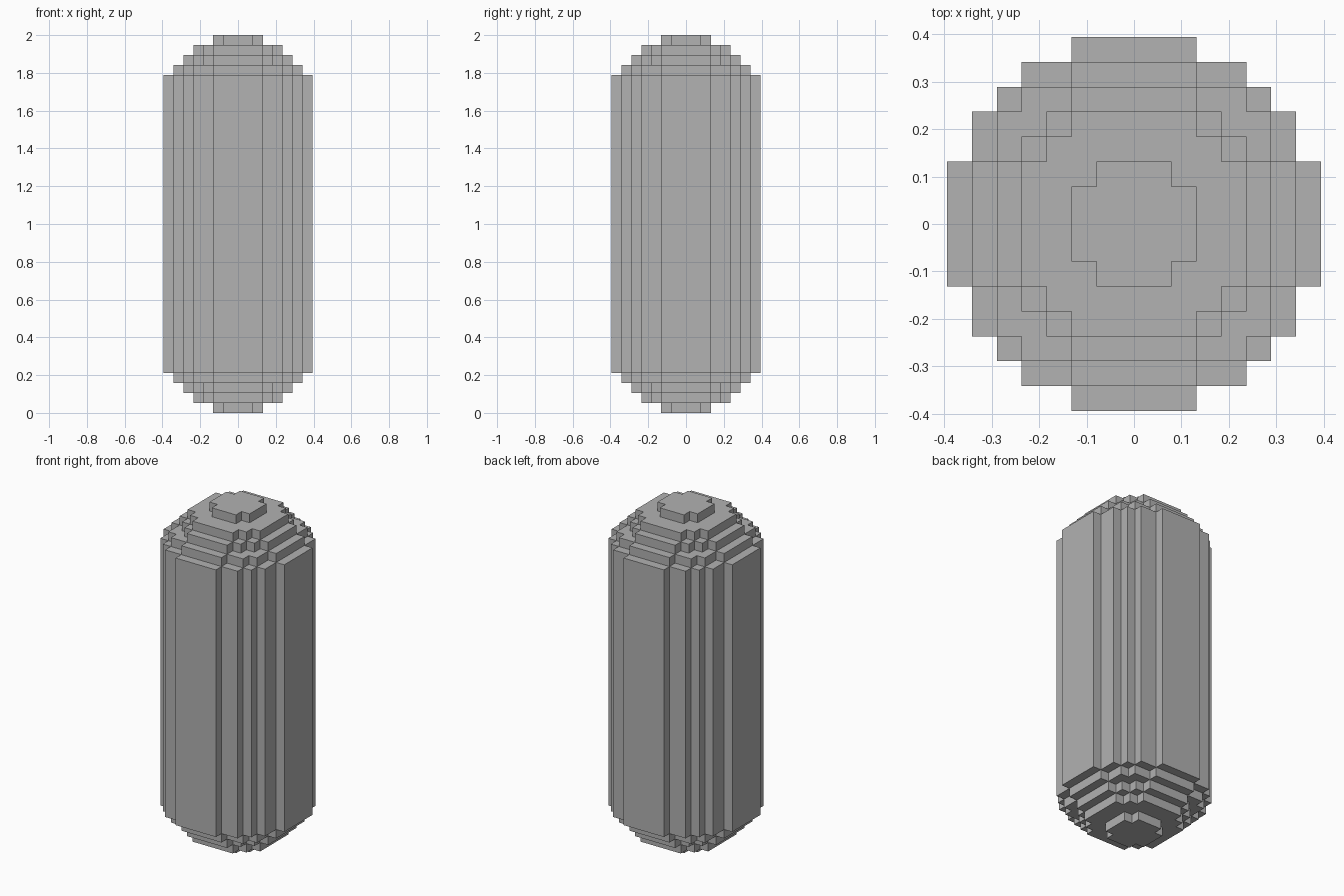
import bpy
import bmesh

cube = bpy.data.objects.get("Cube")
if cube:
    bpy.data.objects.remove(cube, do_unlink=True)

HEIGHT = 38            # blocks
UNIT = 2 / HEIGHT      # block size
CAP = [5, 9, 11, 13]   # disc diameters of the stepped end
BODY = 15


def disc(diameter):
    """Grid cells whose centre lies inside a circle."""
    r = diameter // 2
    span = range(-r, r + 1)
    return {(i, j) for i in span for j in span
            if i * i + j * j <= diameter * diameter / 4}


# Slabs from bottom to top: base z, top z, cells
n = len(CAP)
slabs = [(k, k + 1, disc(d)) for k, d in enumerate(CAP)]
slabs.append((n, HEIGHT - n, disc(BODY)))
slabs += [(HEIGHT - k - 1, HEIGHT - k, disc(CAP[k])) for k in reversed(range(n))]

bm = bmesh.new()


def quad(*points):
    bm.faces.new([bm.verts.new([c * UNIT for c in p]) for p in points])


# Outer skin: exposed steps and side walls only
for s, (z0, z1, cells) in enumerate(slabs):
    below = slabs[s - 1][2] if s > 0 else set()
    above = slabs[s + 1][2] if s + 1 < len(slabs) else set()
    for i, j in cells:
        a, b, c, d = [(i + u / 2, j + v / 2)
                      for u, v in ((-1, -1), (1, -1), (1, 1), (-1, 1))]
        if (i, j) not in above:
            quad(*[(*p, z1) for p in (a, b, c, d)])
        if (i, j) not in below:
            quad(*[(*p, z0) for p in (d, c, b, a)])
        for p, q, neighbour in ((a, b, (i, j - 1)), (b, c, (i + 1, j)),
                                (c, d, (i, j + 1)), (d, a, (i - 1, j))):
            if neighbour not in cells:
                quad((*p, z0), (*q, z0), (*q, z1), (*p, z1))

bmesh.ops.remove_doubles(bm, verts=bm.verts, dist=UNIT / 100)
mesh = bpy.data.meshes.new("stepped_capsule")
bm.to_mesh(mesh)
bm.free()

# Plain grey finish
grey = bpy.data.materials.new("plain grey")
grey.use_nodes = True
color = (0.445, 0.445, 0.445, 1)
grey.diffuse_color = color
grey.node_tree.nodes["Principled BSDF"].inputs["Base Color"].default_value = color
mesh.materials.append(grey)

capsule = bpy.data.objects.new("stepped_capsule", mesh)
bpy.context.collection.objects.link(capsule)
